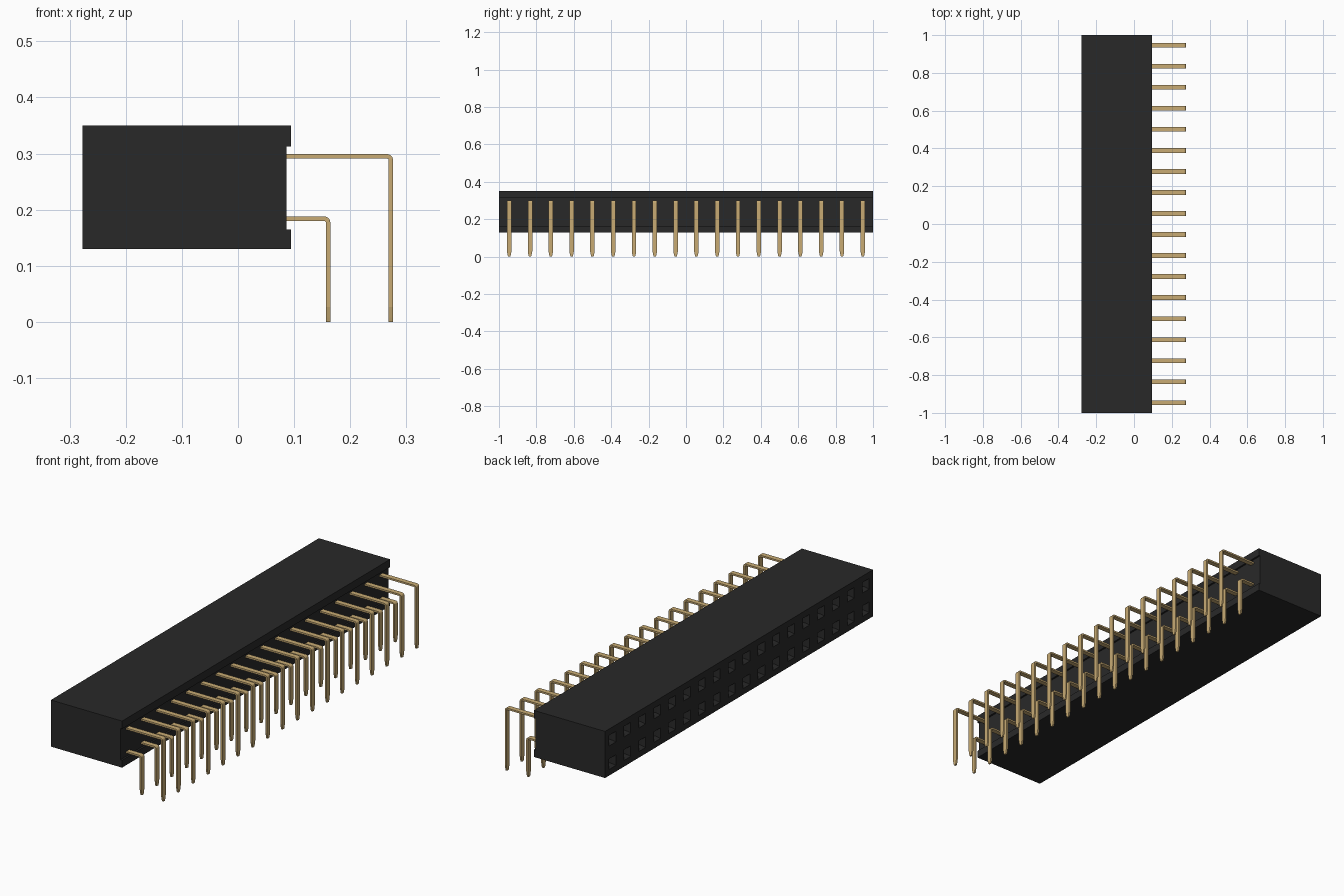
import bpy, bmesh, math
from mathutils import Vector

cube = bpy.data.objects.get("Cube")
if cube:
    bpy.data.objects.remove(cube, do_unlink=True)

COUNT, PITCH = 18, 0.1112
ROWS = {"upper": (0.295, 0.2765), "lower": (0.184, 0.1645)}   # centre height, outer x of leg
YS = [(i - (COUNT - 1) / 2) * PITCH for i in range(COUNT)]


def material(name, rgb, rough):
    m = bpy.data.materials.new(name)
    m.use_nodes = True
    m.diffuse_color = (*rgb, 1)
    bsdf = m.node_tree.nodes["Principled BSDF"]
    bsdf.inputs["Base Color"].default_value = (*rgb, 1)
    bsdf.inputs["Roughness"].default_value = rough
    return m


def make_object(name, bm, mat):
    bmesh.ops.recalc_face_normals(bm, faces=bm.faces)
    me = bpy.data.meshes.new(name)
    bm.to_mesh(me)
    bm.free()
    me.materials.append(mat)
    ob = bpy.data.objects.new(name, me)
    bpy.context.collection.objects.link(ob)
    return ob


def loft(bm, rings):
    """Skin a closed tube through four-sided rings and cap both ends."""
    loops = [[bm.verts.new(p) for p in ring] for ring in rings]
    for a, b in zip(loops, loops[1:]):
        for i in range(4):
            j = (i + 1) % 4
            bm.faces.new((a[i], a[j], b[j], b[i]))
    bm.faces.new(loops[0][::-1])
    bm.faces.new(loops[-1])


black = material("black plastic", (0.022, 0.022, 0.022), 0.6)
gold = material("gold metal", (0.58, 0.41, 0.175), 0.5)

# Housing: side profile with a shallow channel, extruded along y
profile = [(-0.2775, 0.13), (0.0945, 0.13), (0.0945, 0.165), (0.086, 0.165),
           (0.086, 0.313), (0.0945, 0.313), (0.0945, 0.35), (-0.2775, 0.35)]
bm = bmesh.new()
face = bm.faces.new([bm.verts.new((x, -1, z)) for x, z in profile])
ext = bmesh.ops.extrude_face_region(bm, geom=[face])
bmesh.ops.translate(bm, vec=(0, 2, 0),
                    verts=[v for v in ext["geom"] if isinstance(v, bmesh.types.BMVert)])
housing = make_object("housing", bm, black)

# Sockets: square holes with a chamfered mouth, cut into the -x side
bm = bmesh.new()
for zc, _ in ROWS.values():
    for y in YS:
        loft(bm, [[(x, y + sy * h, zc + sz * h)
                   for sy, sz in ((-1, -1), (1, -1), (1, 1), (-1, 1))]
                  for x, h in ((-0.2875, 0.031), (-0.2625, 0.016), (-0.08, 0.016))])
cutter = make_object("socket_cutter", bm, black)
cutter.hide_render = True
mod = housing.modifiers.new("sockets", 'BOOLEAN')
mod.operation = 'DIFFERENCE'
mod.solver = 'EXACT'
mod.object = cutter
bpy.context.view_layer.objects.active = housing
bpy.ops.object.modifier_apply(modifier=mod.name)
bpy.data.objects.remove(cutter, do_unlink=True)

# Pins: flat strips bent downwards with tapered tips
THICK, WIDE, BEND, STEPS = 0.008, 0.012, 0.011, 6


def pin_sections(zc, outer_x):
    """List of (outer point, inner point, half width) along the strip."""
    top = zc + THICK / 2
    out = [(Vector((0.075, 0, top)), Vector((0.075, 0, top - THICK)), WIDE)]
    centre = Vector((outer_x - BEND, 0, top - BEND))
    for i in range(STEPS + 1):
        a = math.pi / 2 * (1 - i / STEPS)
        d = Vector((math.cos(a), 0, math.sin(a)))
        out.append((centre + d * BEND, centre + d * (BEND - THICK), WIDE))
    for z, w in ((0.027, WIDE), (0.008, 0.008), (0, 0.006)):
        out.append((Vector((outer_x, 0, z)), Vector((outer_x - THICK, 0, z)), w))
    return out


for row, (zc, outer_x) in ROWS.items():
    bm = bmesh.new()
    for y in YS:
        rings = []
        for o, n, w in pin_sections(zc, outer_x):
            lo, hi = Vector((0, y - w, 0)), Vector((0, y + w, 0))
            rings.append([o + lo, o + hi, n + hi, n + lo])
        loft(bm, rings)
    make_object(row + "_pins", bm, gold)
